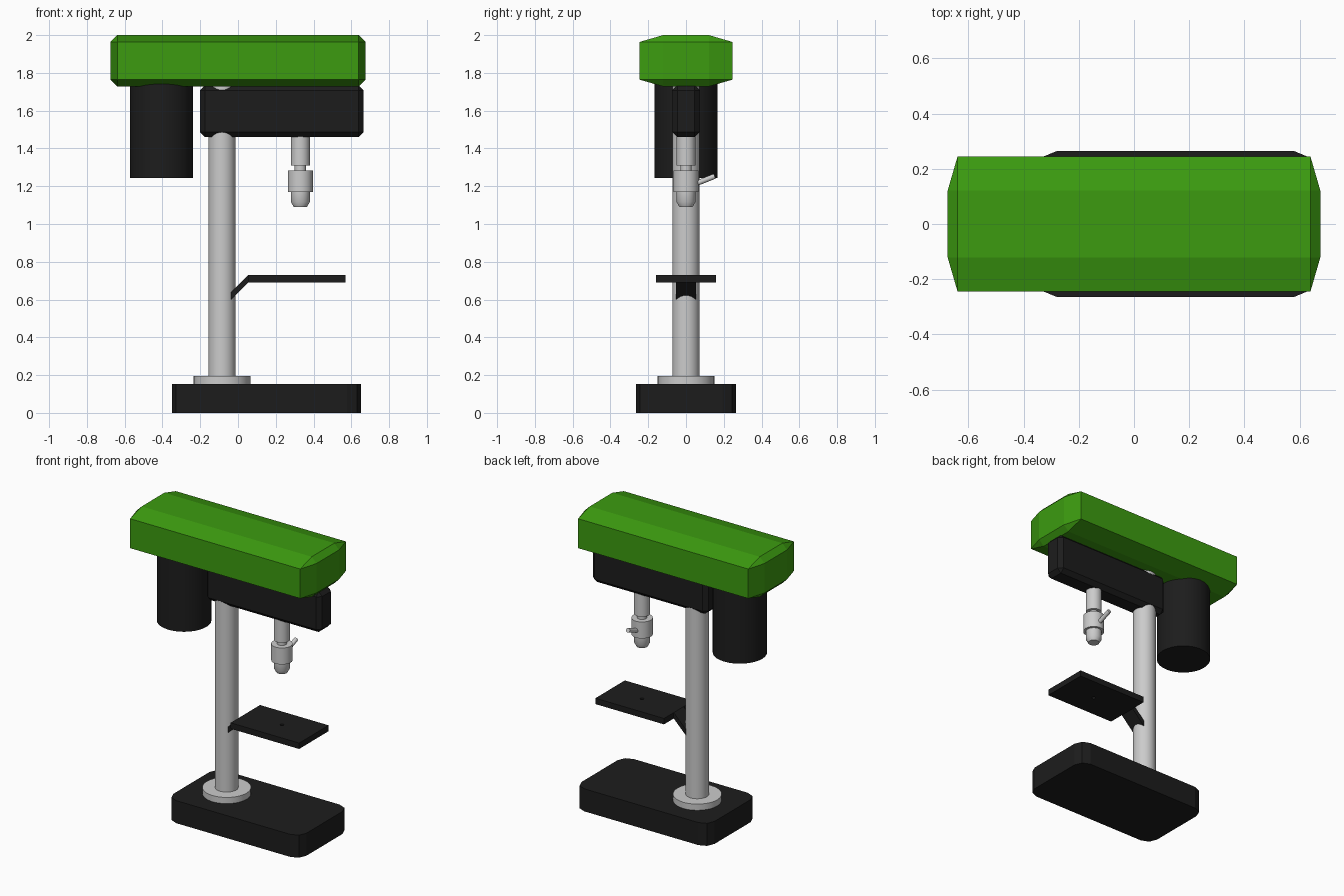
import bpy, bmesh
from math import radians
from mathutils import Vector

if "Cube" in bpy.data.objects:
    bpy.data.objects.remove(bpy.data.objects["Cube"])


def material(name, rgb):
    m = bpy.data.materials.new(name)
    m.diffuse_color = (*rgb, 1)
    m.use_nodes = True
    m.node_tree.nodes["Principled BSDF"].inputs["Base Color"].default_value = m.diffuse_color
    return m


GREEN = material("green paint", (0.045, 0.33, 0.005))
BLACK = material("black paint", (0.012, 0.012, 0.012))


def finish(name, bm, mat=None, smooth=False):
    bmesh.ops.recalc_face_normals(bm, faces=bm.faces)
    me = bpy.data.meshes.new(name)
    bm.to_mesh(me)
    bm.free()
    ob = bpy.data.objects.new(name, me)
    bpy.context.collection.objects.link(ob)
    if mat:
        me.materials.append(mat)
    if smooth:
        bpy.ops.object.select_all(action='DESELECT')
        bpy.context.view_layer.objects.active = ob
        ob.select_set(True)
        bpy.ops.object.shade_smooth_by_angle(angle=radians(30))
    return ob


def box(name, lo, hi, mat=None, chamfer=None, upright=0, segments=1):
    """Box between two corners; chamfer = (x, y, z) cut on all edges, upright = vertical edges only."""
    lo, hi = Vector(lo), Vector(hi)
    c = Vector(chamfer or (1, 1, 1))
    bm = bmesh.new()
    bmesh.ops.create_cube(bm, size=1)
    bmesh.ops.scale(bm, verts=bm.verts, vec=[(hi[i] - lo[i]) / c[i] for i in range(3)])
    edges = list(bm.edges)
    if upright:
        edges = [e for e in edges if abs(e.verts[0].co.z - e.verts[1].co.z) > 1e-4]
    if chamfer or upright:
        bmesh.ops.bevel(bm, geom=edges, offset=upright or 1, offset_type='OFFSET',
                        segments=segments, profile=0.5, affect='EDGES')
    bmesh.ops.scale(bm, verts=bm.verts, vec=c)
    bmesh.ops.translate(bm, verts=bm.verts, vec=(lo + hi) / 2)
    return finish(name, bm, mat)


def rod(name, a, b, r1, r2=None, mat=None, sides=32):
    """Capped cylinder or cone from point a to point b."""
    a, b = Vector(a), Vector(b)
    d = b - a
    bm = bmesh.new()
    bmesh.ops.create_cone(bm, cap_ends=True, segments=sides, radius1=r1,
                          radius2=r1 if r2 is None else r2, depth=d.length)
    bm.transform(Vector((0, 0, 1)).rotation_difference(d).to_matrix().to_4x4())
    bmesh.ops.translate(bm, verts=bm.verts, vec=(a + b) / 2)
    return finish(name, bm, mat, True)


def turned(name, x, profile, mat=None, sides=32):
    """Lathe a (radius, z) profile around a vertical axis at x."""
    bm = bmesh.new()
    pts = [(0, profile[0][1])] + profile + [(0, profile[-1][1])]
    vs = [bm.verts.new((x + r, 0, z)) for r, z in pts]
    es = [bm.edges.new(p) for p in zip(vs, vs[1:])]
    bmesh.ops.spin(bm, geom=vs + es, cent=(x, 0, 0), axis=(0, 0, 1),
                   angle=radians(360), steps=sides)
    bmesh.ops.remove_doubles(bm, verts=bm.verts, dist=1e-5)
    return finish(name, bm, mat, True)


COL_X, SPINDLE_X = -0.085, 0.33

# Base with rounded vertical corners, flange and column
box("base", (-0.35, -0.265, 0), (0.65, 0.265, 0.153), BLACK, upright=0.072, segments=2)
rod("column_flange", (COL_X, 0, 0.14), (COL_X, 0, 0.195), 0.15)
rod("column", (COL_X, 0, 0.15), (COL_X, 0, 1.735), 0.072)

# Head: belt cover, spindle housing, motor
box("belt_cover", (-0.675, -0.245, 1.728), (0.675, 0.245, 2.0), GREEN, chamfer=(0.036, 0.124, 0.036))
box("spindle_housing", (-0.202, -0.073, 1.46), (0.665, 0.073, 1.735), BLACK, chamfer=(0.027, 0.027, 0.027))
rod("motor", (-0.405, 0, 1.243), (-0.405, 0, 1.75), 0.168, mat=BLACK)

# Quill, stepped chuck and its side key
turned("quill", SPINDLE_X, [(0.05, 1.48), (0.05, 1.31), (0.03, 1.31), (0.03, 1.27)])
turned("chuck", SPINDLE_X, [(0.066, 1.282), (0.066, 1.17), (0.05, 1.17), (0.05, 1.117), (0.035, 1.09)])
rod("chuck_key", (SPINDLE_X, 0.04, 1.209), (SPINDLE_X, 0.152, 1.253), 0.014, sides=16)

# Work table with a small through hole
table = box("work_table", (0.055, -0.158, 0.69), (0.57, 0.158, 0.73), BLACK)
cutter = rod("table_hole_cutter", (SPINDLE_X, 0, 0.6), (SPINDLE_X, 0, 0.8), 0.012, sides=16)
cutter.hide_render = True
cutter.hide_set(True)
cut = table.modifiers.new("hole", 'BOOLEAN')
cut.object = cutter
cut.operation = 'DIFFERENCE'
cut.solver = 'EXACT'

# Slanted bracket running from the column up to the table
bm = bmesh.new()
side = bm.faces.new([bm.verts.new((x, -0.053, z)) for x, z in
                     [(0.055, 0.69), (0.055, 0.73), (-0.06, 0.615), (-0.06, 0.575)]])
new = bmesh.ops.extrude_face_region(bm, geom=[side], use_keep_orig=True)["geom"]
bmesh.ops.translate(bm, vec=(0, 0.106, 0), verts=[v for v in new if isinstance(v, bmesh.types.BMVert)])
finish("table_bracket", bm, BLACK)
